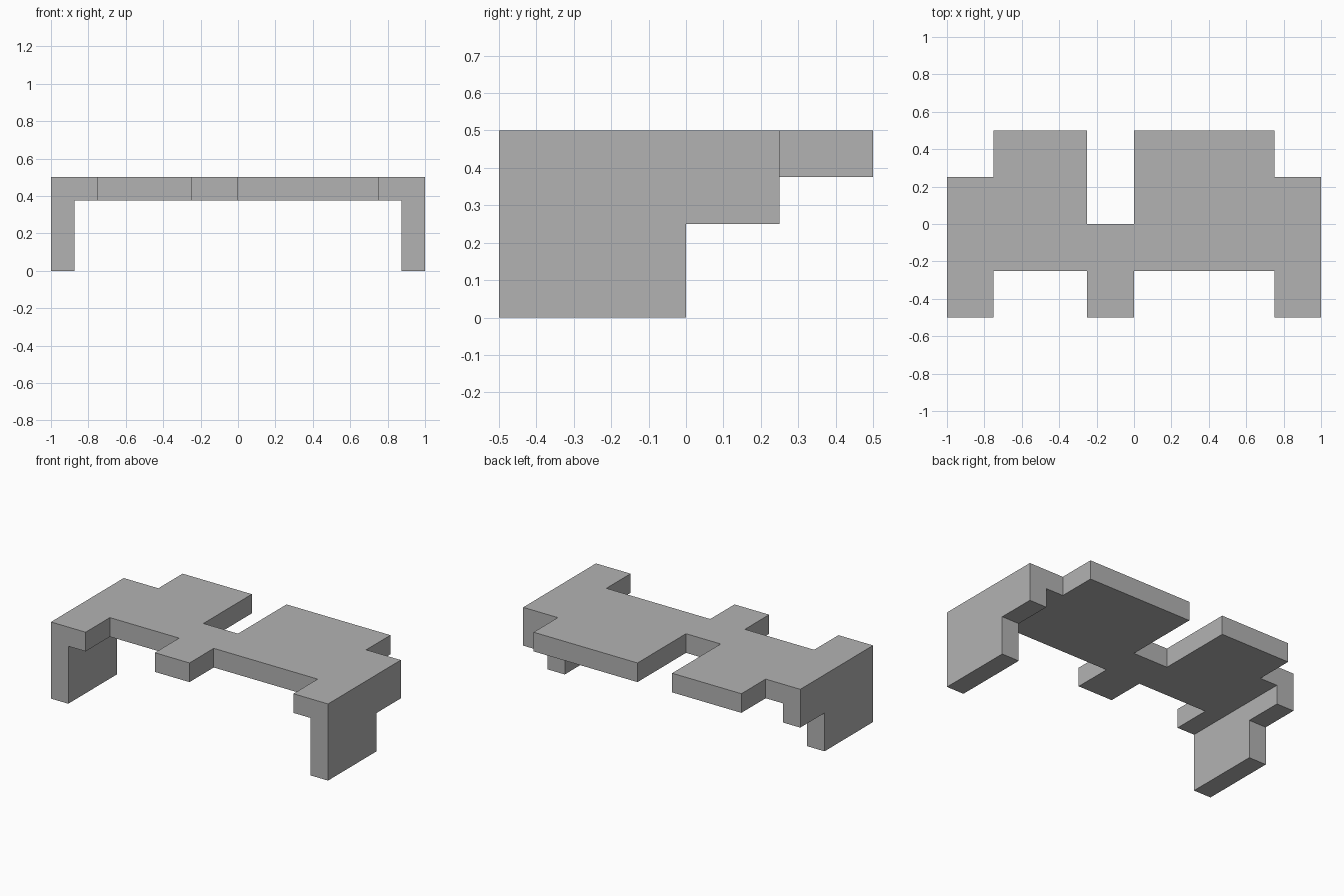
import bpy
import bmesh
from mathutils import Vector

cube = bpy.data.objects.get("Cube")
if cube:
    bpy.data.objects.remove(cube, do_unlink=True)

GREY = (0.45, 0.45, 0.45, 1)
grey = bpy.data.materials.new("plain_grey")
grey.use_nodes = True
grey.diffuse_color = GREY
grey.node_tree.nodes["Principled BSDF"].inputs["Base Color"].default_value = GREY

U = 0.25          # layout module
T = U / 2         # board thickness
HEIGHT = 2 * U


def prism(name, outline, push):
    """Extrude a flat outline of 3D points along push."""
    bm = bmesh.new()
    face = bm.faces.new([bm.verts.new(p) for p in outline])
    extruded = bmesh.ops.extrude_face_region(bm, geom=[face])["geom"]
    verts = [g for g in extruded if isinstance(g, bmesh.types.BMVert)]
    bmesh.ops.translate(bm, verts=verts, vec=Vector(push))
    bmesh.ops.recalc_face_normals(bm, faces=bm.faces)
    mesh = bpy.data.meshes.new(name)
    bm.to_mesh(mesh)
    bm.free()
    mesh.materials.append(grey)
    obj = bpy.data.objects.new(name, mesh)
    bpy.context.collection.objects.link(obj)
    return obj


# Top board with finger-joint tabs and notches, in modules
front_edge = [(-4, -2), (-3, -2), (-3, -1), (-1, -1), (-1, -2),
              (0, -2), (0, -1), (3, -1), (3, -2), (4, -2)]
back_edge = [(4, 1), (3, 1), (3, 2), (0, 2), (0, 0),
             (-1, 0), (-1, 2), (-3, 2), (-3, 1), (-4, 1)]
prism("top_board",
      [(x * U, y * U, HEIGHT - T) for x, y in front_edge + back_edge],
      (0, 0, T))

# Stepped side boards hanging under both ends
side_profile = [(-2, 0), (0, 0), (0, 1), (1, 1), (1, 1.5), (-2, 1.5)]
for name, side in (("left_side_board", 1), ("right_side_board", -1)):
    prism(name, [(side * 4 * U, y * U, z * U) for y, z in side_profile],
          (-side * T, 0, 0))
